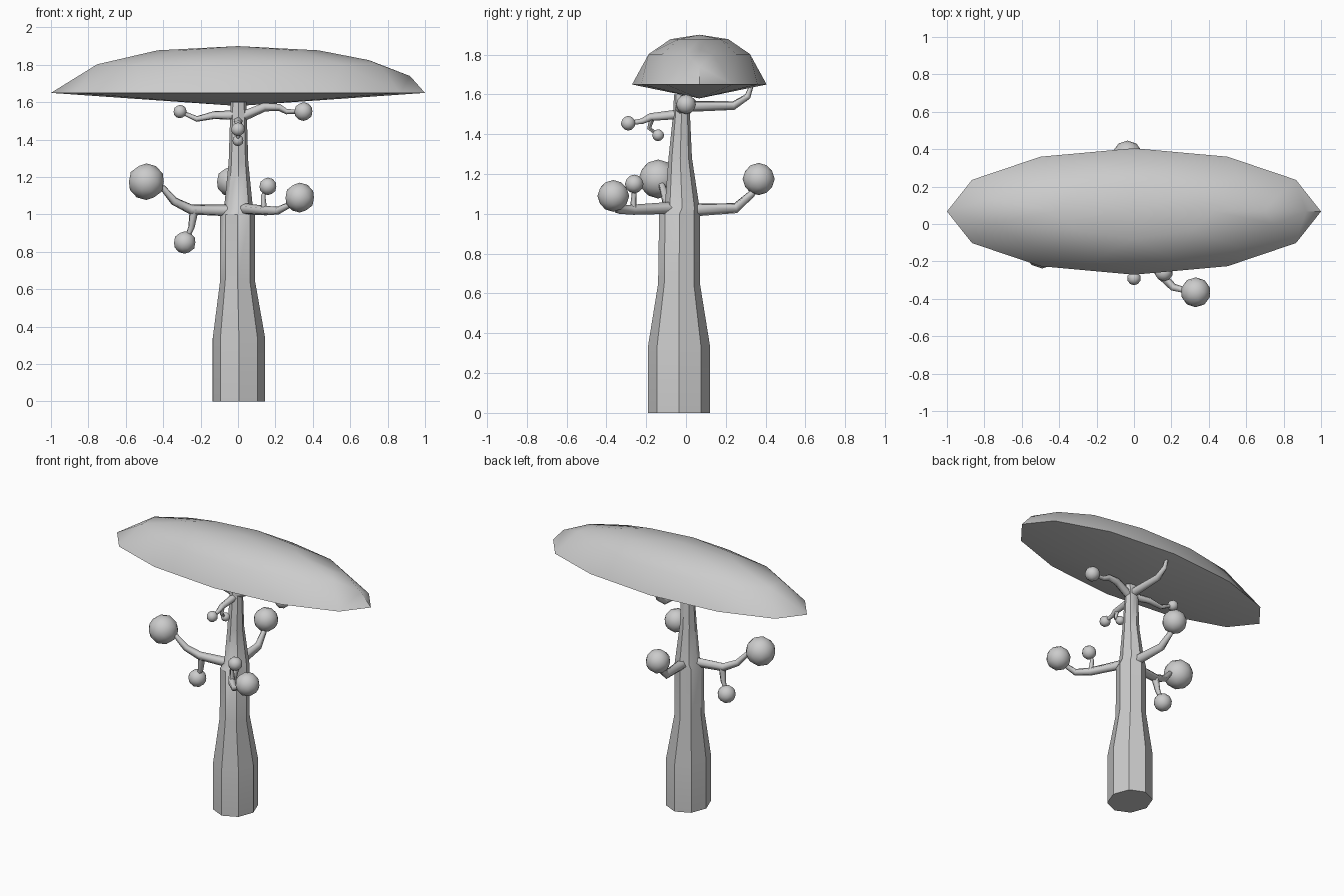
import bpy, bmesh, math
from mathutils import Vector

if "Cube" in bpy.data.objects:
    bpy.data.objects.remove(bpy.data.objects["Cube"])


def finish(name, bm, angle=40):
    bmesh.ops.recalc_face_normals(bm, faces=bm.faces[:])
    me = bpy.data.meshes.new(name)
    bm.to_mesh(me)
    bm.free()
    me.shade_smooth()
    me.set_sharp_from_angle(angle=math.radians(angle))
    ob = bpy.data.objects.new(name, me)
    bpy.context.collection.objects.link(ob)
    return ob


def loft(name, rings, angle=40):
    """Join equal-length point rings into a capped tube."""
    bm = bmesh.new()
    loops = [[bm.verts.new(p) for p in r] for r in rings]
    n = len(loops[0])
    for a, b in zip(loops, loops[1:]):
        for i in range(n):
            j = (i + 1) % n
            bm.faces.new((a[i], a[j], b[j], b[i]))
    bm.faces.new(loops[0])
    bm.faces.new(loops[-1])
    return finish(name, bm, angle)


def branch(name, pts, r0, r1, sides=5):
    """Tapered low-poly limb along a path."""
    pts = [Vector(p) for p in pts]
    rings = []
    side = None
    for i, p in enumerate(pts):
        d = (pts[min(i + 1, len(pts) - 1)] - pts[max(i - 1, 0)]).normalized()
        if side is None:
            side = d.orthogonal()
        side = (side - d * side.dot(d)).normalized()
        up = d.cross(side)
        r = r0 + (r1 - r0) * i / (len(pts) - 1)
        rings.append([p + r * (side * math.cos(t) + up * math.sin(t))
                      for t in (2 * math.pi * k / sides for k in range(sides))])
    return loft(name, rings, 75)


def ball(name, centre, r):
    bm = bmesh.new()
    bmesh.ops.create_icosphere(bm, subdivisions=2, radius=r)
    ob = finish(name, bm, 60)
    ob.location = centre


# trunk: eight-sided, flared foot, narrowing top (z, x0, x1, y0, y1)
rings = []
for z, x0, x1, y0, y1 in [(0, -.135, .145, -.19, .12), (.34, -.135, .145, -.19, .12),
                          (.65, -.095, .09, -.14, .07), (1.0, -.095, .09, -.135, .07),
                          (1.03, -.075, .08, -.107, .068), (1.28, -.05, .055, -.088, .03),
                          (1.5, -.043, .048, -.065, .02), (1.6, -.04, .045, -.06, .01)]:
    rings.append([((x0 + x1) / 2 + (x1 - x0) / 2 * math.cos(k * math.pi / 4),
                   (y0 + y1) / 2 + (y1 - y0) / 2 * math.sin(k * math.pi / 4), z)
                  for k in range(8)])
loft("trunk", rings)

# canopy: faceted dome over a shallow cone
bm = bmesh.new()
for r, h, n, off in [(1, 0, 12, 0), (.78, .61, 12, 15), (.43, .91, 8, 0)]:
    for k in range(n):
        t = math.radians(off) + 2 * math.pi * k / n
        bm.verts.new((r * math.cos(t), .067 + .338 * r * math.sin(t), 1.65 + .25 * h))
for x, h in [(.92, .36), (.7, .7), (-.74, .61), (0, 1)]:
    bm.verts.new((x, .067, 1.65 + .25 * h))
bm.verts.new((0, .067, 1.58))
bmesh.ops.convex_hull(bm, input=bm.verts[:])
finish("canopy", bm, 45)

# lower limbs
branch("left_limb", [(-.03, -.04, 1.02), (-.25, -.07, 1.025), (-.34, -.1, 1.07),
                     (-.40, -.12, 1.14), (-.49, -.14, 1.175)], .034, .012)
branch("left_hanging_twig", [(-.235, -.07, 1.03), (-.25, -.06, .93), (-.285, -.05, .85)], .026, .01)
branch("right_limb", [(.02, -.06, 1.03), (.14, -.27, 1.02), (.21, -.34, 1.02),
                      (.27, -.355, 1.05), (.33, -.365, 1.09)], .032, .012)
branch("right_upright_twig", [(.14, -.265, 1.02), (.135, -.26, 1.1), (.16, -.26, 1.15)], .018, .008)
branch("back_limb", [(0, .02, 1.02), (-.02, .25, 1.03), (-.03, .33, 1.1),
                     (-.035, .365, 1.175)], .035, .012)

# upper limbs
branch("upper_right_limb", [(.01, -.03, 1.52), (.14, -.01, 1.575), (.22, 0, 1.573),
                            (.26, 0, 1.55), (.35, 0, 1.55)], .03, .01)
branch("upper_left_limb", [(-.01, -.03, 1.53), (-.13, 0, 1.53), (-.22, .01, 1.51),
                           (-.31, .02, 1.55)], .028, .01)
branch("upper_back_limb", [(0, -.03, 1.54), (0, .24, 1.545), (0, .31, 1.59),
                           (0, .335, 1.66)], .03, .01)
branch("upper_front_limb", [(0, -.03, 1.5), (0, -.18, 1.485), (0, -.22, 1.465),
                            (0, -.29, 1.455)], .026, .01)
branch("upper_front_twig", [(0, -.17, 1.485), (0, -.185, 1.43), (0, -.14, 1.395)], .015, .008)

# leaf balls at the limb tips
for name, c, r in [("left_ball", (-.49, -.14, 1.175), .098),
                   ("left_hanging_ball", (-.285, -.05, .85), .06),
                   ("right_ball", (.33, -.365, 1.09), .08),
                   ("right_upright_ball", (.16, -.26, 1.15), .047),
                   ("back_ball", (-.035, .365, 1.175), .081),
                   ("upper_right_ball", (.35, 0, 1.55), .05),
                   ("upper_left_ball", (-.31, .02, 1.55), .036),
                   ("upper_front_ball", (0, -.29, 1.455), .037),
                   ("upper_front_small_ball", (0, -.14, 1.395), .03)]:
    ball(name, c, r)
